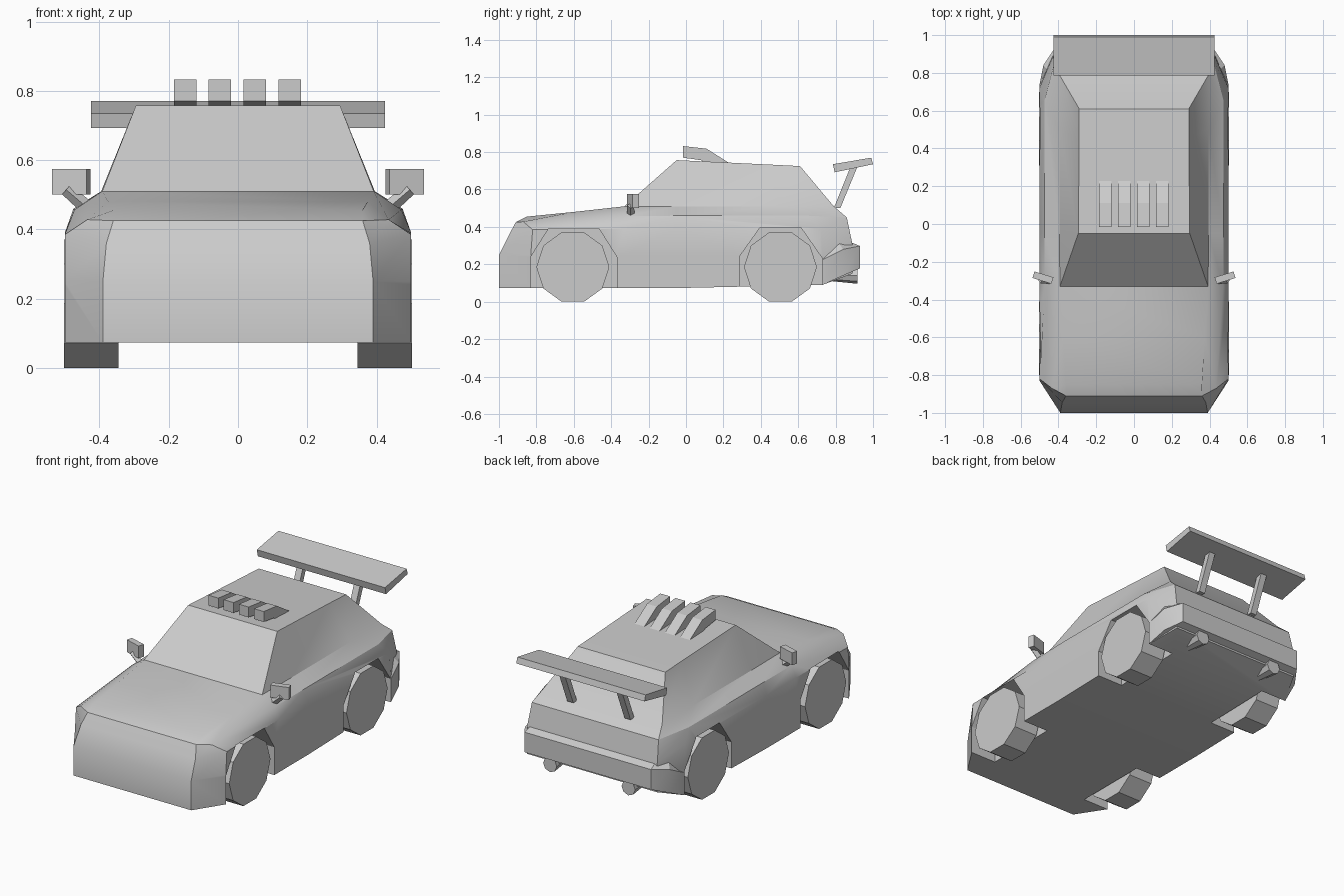
import bpy, bmesh
from math import radians, sin, cos, pi
from mathutils import Matrix, Vector

if "Cube" in bpy.data.objects:
    bpy.data.objects.remove(bpy.data.objects["Cube"])


def finish(name, bm):
    bmesh.ops.remove_doubles(bm, verts=bm.verts, dist=1e-4)
    bmesh.ops.recalc_face_normals(bm, faces=bm.faces)
    me = bpy.data.meshes.new(name)
    bm.to_mesh(me)
    bm.free()
    ob = bpy.data.objects.new(name, me)
    bpy.context.collection.objects.link(ob)
    return ob


def prism(name, profile, x0, x1):
    """Extrude a (y, z) profile from x0 to x1."""
    bm = bmesh.new()
    a = [bm.verts.new((x0, y, z)) for y, z in profile]
    b = [bm.verts.new((x1, y, z)) for y, z in profile]
    bm.faces.new(a)
    bm.faces.new(b[::-1])
    n = len(a)
    for i in range(n):
        bm.faces.new((a[i], b[i], b[(i + 1) % n], a[(i + 1) % n]))
    return finish(name, bm)


def loft(name, rings):
    """Loft right-hand half rings, mirrored into closed loops with strip caps."""
    bm = bmesh.new()
    loops = []
    for r in rings:
        right = [bm.verts.new(p) for p in r]
        left = [bm.verts.new((-x, y, z)) for x, y, z in r]
        loops.append(right + left[::-1])
    n = len(loops[0])
    for a, b in zip(loops, loops[1:]):
        for i in range(n):
            j = (i + 1) % n
            bm.faces.new((a[i], a[j], b[j], b[i]))
    for lp in (loops[0], loops[-1]):
        for i in range(n // 2 - 1):
            bm.faces.new((lp[i], lp[i + 1], lp[n - 2 - i], lp[n - 1 - i]))
    return finish(name, bm)


def shade(ob):
    bpy.ops.object.select_all(action='DESELECT')
    ob.select_set(True)
    bpy.context.view_layer.objects.active = ob
    bpy.ops.object.shade_smooth_by_angle(angle=radians(30))


# Body: sill, crease, shoulder, hood rim, belt and roof rings
hood = [(.36, -.85, .455), (.375, -.6, .48), (.392, -.33, .51)]
body = loft("body", [
    [(.39, -1, .073), (.5, -.83, .073), (.5, -.33, .073), (.5, -.05, .073), (.5, .73, .09), (.43, .89, .15)],
    [(.39, -1, .25), (.5, -.83, .25), (.5, -.33, .25), (.5, -.05, .25), (.5, .73, .25), (.43, .895, .28)],
    [(.38, -.945, .36), (.5, -.82, .385), (.5, -.33, .39), (.5, -.05, .39), (.5, .72, .39), (.43, .885, .33)],
    [(.36, -.91, .425), (.435, -.87, .428), (.472, -.33, .457), (.475, -.05, .46), (.475, .65, .46), (.42, .86, .45)],
    hood + [(.395, -.05, .51), (.395, .5, .51), (.395, .79, .51)],
    hood + [(.295, -.05, .757), (.29, .45, .733), (.29, .61, .725)],
])

# Wheel arches cut out of the body
arches = {
    "front": [(-.83, 0), (-.83, .24), (-.735, .39), (-.465, .39), (-.37, .24), (-.37, 0)],
    "rear": [(.285, 0), (.285, .24), (.395, .395), (.615, .395), (.73, .23), (.73, 0)],
}
for end, prof in arches.items():
    for side, s in (("right", 1), ("left", -1)):
        cutter = prism(f"{end}_{side}_arch_cutter", prof, s * .33, s * .6)
        cutter.hide_render = True
        mod = body.modifiers.new("arch", 'BOOLEAN')
        mod.operation = 'DIFFERENCE'
        mod.solver = 'EXACT'
        mod.object = cutter
        bpy.context.view_layer.objects.active = body
        bpy.ops.object.modifier_apply(modifier=mod.name)
        bpy.data.objects.remove(cutter)
shade(body)

# Wheels: ten-sided discs
for end, cy in (("front", -.605), ("rear", .505)):
    ring = [(cy + .195 * cos(k * pi / 5), .1855 + .195 * sin(k * pi / 5)) for k in range(10)]
    for side, s in (("right", 1), ("left", -1)):
        prism(f"{end}_{side}_wheel", ring, s * .345, s * .502)

# Rear bumper wrapping the corners
bumper = loft("rear_bumper", [
    [(.502, .73, .09), (.48, .84, .14), (.42, .93, .178)],
    [(.502, .73, .225), (.48, .84, .28), (.42, .93, .298)],
    [(.49, .73, .23), (.46, .82, .31), (.41, .865, .325)],
])
shade(bumper)

# Rear wing on two slanted struts
prism("rear_wing", [(.785, .735), (.99, .77), (1, .735), (.795, .692)], -.425, .425)
for side, s in (("right", 1), ("left", -1)):
    prism(f"{side}_wing_strut", [(.79, .5), (.825, .5), (.915, .718), (.875, .71)], s * .17, s * .21)

# Roof scoops
for i in range(4):
    x = -.185 + .1005 * i
    prism(f"roof_scoop_{i + 1}", [(-.015, .77), (-.015, .832), (.11, .818), (.23, .742), (.1, .742), (.08, .757)],
          x, x + .065)

for side, s in (("right", 1), ("left", -1)):
    # Door mirror housing, outer end swept back, with a short stalk
    bm = bmesh.new()
    bmesh.ops.create_cube(bm, size=1, matrix=Matrix.Translation((s * .482, -.284, .538))
                          @ Matrix.Rotation(s * radians(-17 * -1), 4, 'Z') @ Matrix.Diagonal((.105, .036, .074, 1)))
    finish(f"{side}_mirror", bm)
    bm = bmesh.new()
    d = Vector((s * .07, 0, .06))
    bmesh.ops.create_cone(bm, cap_ends=True, segments=4, radius1=.022, radius2=.018, depth=.1,
                          matrix=Matrix.Translation((s * .458, -.296, .482))
                          @ d.to_track_quat('Z', 'Y').to_matrix().to_4x4())
    finish(f"{side}_mirror_stalk", bm)
    # Exhaust tip, flaring to the rear
    bm = bmesh.new()
    bmesh.ops.create_cone(bm, cap_ends=True, segments=8, radius1=.03, radius2=.045, depth=.15,
                          matrix=Matrix.Translation((s * .26, .842, .141)) @ Matrix.Rotation(radians(-90), 4, 'X'))
    shade(finish(f"{side}_exhaust", bm))
